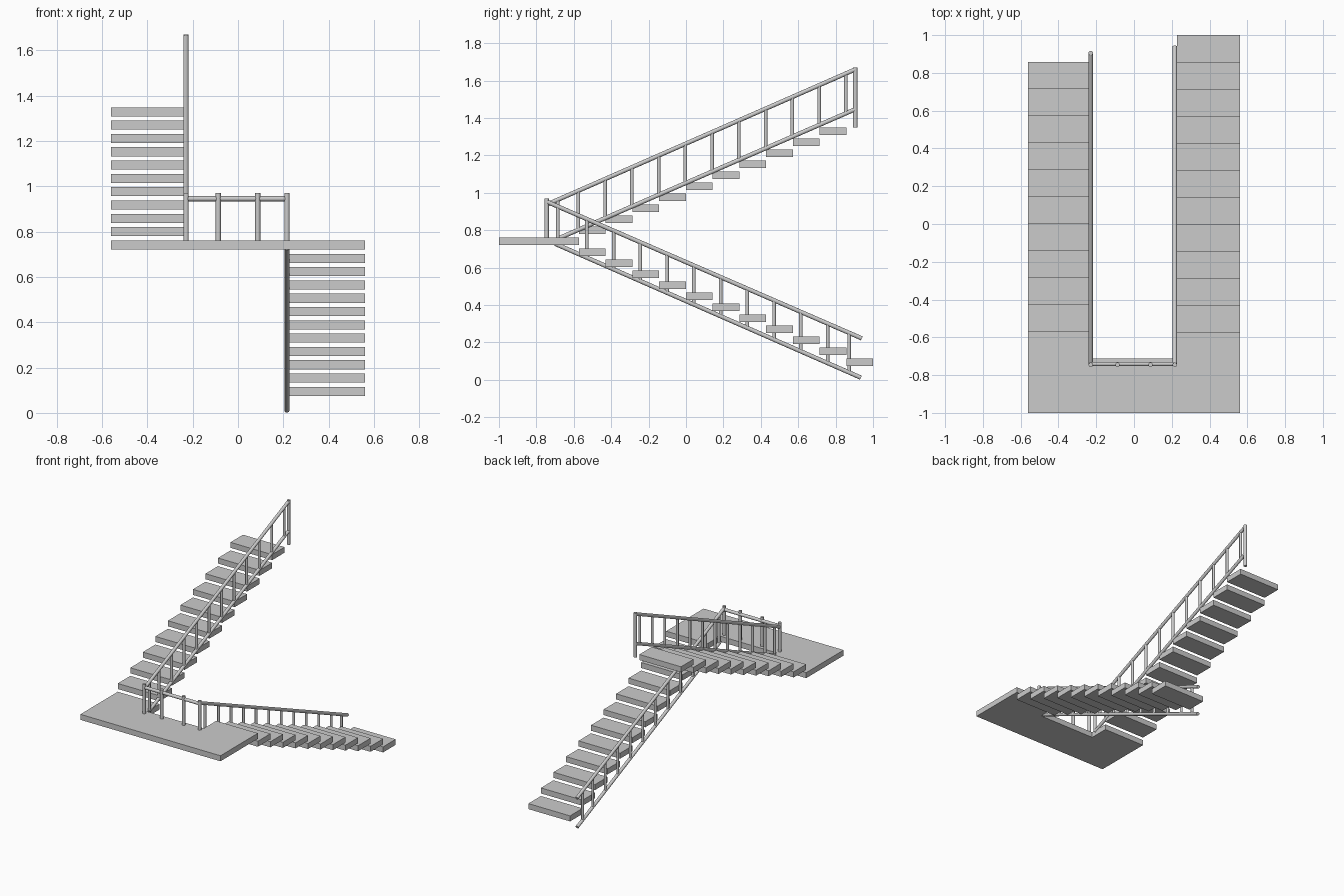
import bpy, bmesh
from mathutils import Vector

if "Cube" in bpy.data.objects:
    bpy.data.objects.remove(bpy.data.objects["Cube"])

X_OUT, X_IN = 0.56, 0.227      # outer and inner edges of both flights
RUN, RISE, THICK = 0.143, 0.0587, 0.04
R = 0.0115                     # rail and post radius


def extrude_outline(name, pts, z0, z1):
    """Flat slab from an xy outline."""
    bm = bmesh.new()
    face = bm.faces.new([bm.verts.new((x, y, z0)) for x, y in pts])
    ext = bmesh.ops.extrude_face_region(bm, geom=[face])
    verts = [g for g in ext["geom"] if isinstance(g, bmesh.types.BMVert)]
    bmesh.ops.translate(bm, verts=verts, vec=(0, 0, z1 - z0))
    bmesh.ops.recalc_face_normals(bm, faces=bm.faces)
    me = bpy.data.meshes.new(name)
    bm.to_mesh(me)
    bm.free()
    ob = bpy.data.objects.new(name, me)
    bpy.context.collection.objects.link(ob)
    return ob


def tread(name, x0, x1, y0, z):
    extrude_outline(name, [(x0, y0), (x1, y0), (x1, y0 + RUN), (x0, y0 + RUN)],
                    z - THICK / 2, z + THICK / 2)


def bar(name, a, b, r=R):
    """Round bar between two points."""
    a, b = Vector(a), Vector(b)
    d = b - a
    bpy.ops.mesh.primitive_cylinder_add(vertices=16, radius=r, depth=d.length,
                                        location=(a + b) / 2)
    ob = bpy.context.object
    ob.name = name
    ob.rotation_euler = d.to_track_quat('Z', 'Y').to_euler()
    bpy.ops.object.shade_smooth_by_angle()


def sloped_railing(name, x, top, bottom, post_ys):
    """Top and bottom rails given as (y, z) pairs, with balusters between."""
    def height(line, y):
        (y0, z0), (y1, z1) = line
        return z0 + (z1 - z0) * (y - y0) / (y1 - y0)
    for part, line in (("handrail", top), ("bottom_rail", bottom)):
        bar(f"{name}_{part}", *[(x, y, z) for y, z in line])
    for y in post_ys:
        bar(f"{name}_baluster", (x, y, height(bottom, y)), (x, y, height(top, y)), 0.0095)


# Landing with a shallow notch between the flights
back, notch = -0.573, -0.713
extrude_outline("landing", [(-X_OUT, -1), (X_OUT, -1), (X_OUT, back), (X_IN, back),
                            (X_IN, notch), (-X_IN, notch), (-X_IN, back), (-X_OUT, back)],
                0.72, 0.76)

# Treads of the lower (right) and upper (left) flights
for i in range(11):
    tread("lower_tread", X_IN, X_OUT, 1 - RUN * (i + 1), 0.095 + RISE * i)
for i in range(10):
    tread("upper_tread", -X_OUT, -X_IN, back + RUN * i, 0.80 + RISE * i)

# Sloped railings
XL, XR, YC = -0.229, 0.216, -0.745
sloped_railing("lower", XR, [(YC, 0.953), (0.94, 0.222)], [(-0.70, 0.728), (0.935, 0.012)],
               [-0.685] + [-0.53 + RUN * i for i in range(10)] + [0.872])
sloped_railing("upper", XL, [(YC, 0.937), (0.905, 1.66)], [(-0.685, 0.755), (0.905, 1.447)],
               [-0.685] + [-0.575 + RUN * i for i in range(11)])
bar("upper_end_post", (XL, 0.905, 1.35), (XL, 0.905, 1.67))

# Landing railing
bar("landing_handrail", (XL, -0.741, 0.945), (XR, -0.741, 0.945))
for x in (XL, -0.087, 0.087, XR):
    bar("landing_post", (x, YC, 0.755), (x, YC, 0.97))
